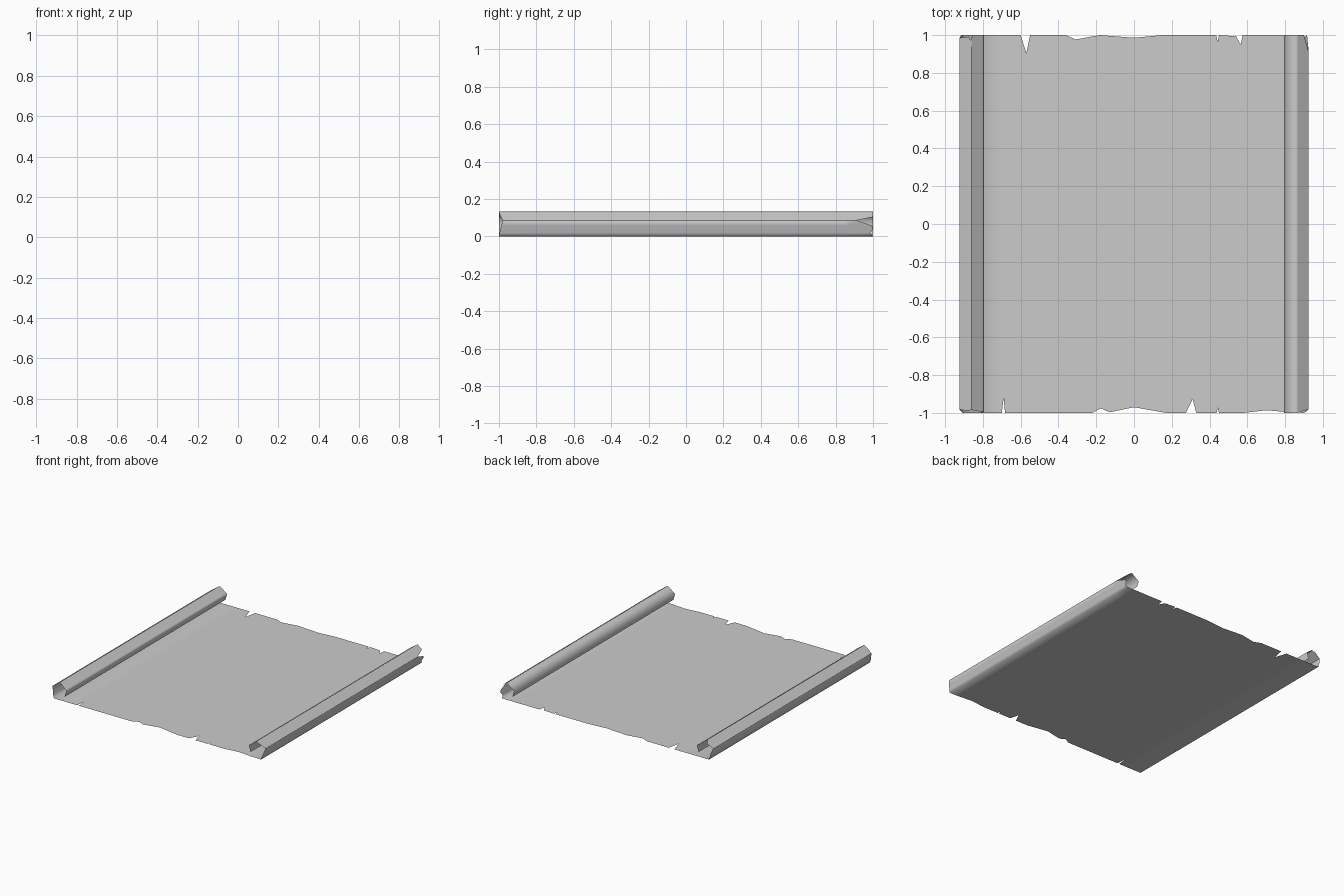
import bpy
import bmesh
from math import hypot

if "Cube" in bpy.data.objects:
    bpy.data.objects.remove(bpy.data.objects["Cube"])

# Cross-section of one curled end (x, z), mirrored for the other side
CURL = [(0.90, 0.0), (0.925, 0.085), (0.86, 0.132), (0.795, 0.085), (0.81, 0.035)]
STOPS = [CURL[0][0]]
for a, b in zip(CURL, CURL[1:]):
    STOPS.append(STOPS[-1] + hypot(b[0] - a[0], b[1] - a[1]))
END = STOPS[-1]

# Tears as (distance along the unrolled sheet, depth of the cut)
FRONT = [(-END, 0), (-1.14, .005), (-1.07, .015), (-1.03, .012), (-.989, .018), (-.93, 0),
         (-.70, 0), (-.69, .08), (-.683, 0), (-.22, 0), (-.175, .025), (-.13, .003),
         (0, .03), (.17, 0), (.275, 0), (.31, .073), (.33, 0), (.437, 0), (.444, .027),
         (.45, 0), (.58, 0), (.70, .014), (.80, .005), (.90, 0), (.93, .005), (.989, .02),
         (1.06, 0), (END, 0)]
BACK = [(-END, 0), (-1.075, 0), (-1.062, .03), (-1.05, .008), (-.989, .015), (-.95, 0),
        (-.60, 0), (-.57, .095), (-.55, 0), (-.36, 0), (-.31, .023), (-.18, 0),
        (0, .014), (.15, 0), (.435, 0), (.443, .035), (.45, 0), (.54, .006), (.565, .05),
        (.575, 0), (.90, 0), (.92, .015), (.94, 0), (.96, .006), (.989, .09), (1.02, 0), (END, 0)]


def lerp(points, u):
    for (u0, d0), (u1, d1) in zip(points, points[1:]):
        if u <= u1 + 1e-9:
            return d0 + (d1 - d0) * (u - u0) / (u1 - u0)
    return points[-1][1]


def rolled(u):
    """Position (x, z) of a point on the rolled-up sheet."""
    s, side = abs(u), 1 if u >= 0 else -1
    if s <= STOPS[0]:
        return u, 0.0
    xs = [(t, p[0]) for t, p in zip(STOPS, CURL)]
    zs = [(t, p[1]) for t, p in zip(STOPS, CURL)]
    return side * lerp(xs, s), lerp(zs, s)


# Parchment sheet: strips between all tear points and fold lines
cuts = sorted({round(v, 4) for v in [p[0] for p in FRONT + BACK] + STOPS + [-s for s in STOPS]})
bm = bmesh.new()
columns = []
for u in cuts:
    x, z = rolled(u)
    ys = (-1 + lerp(FRONT, u), -0.85, 0.85, 1 - lerp(BACK, u))
    columns.append([bm.verts.new((x, y, z)) for y in ys])
for a, b in zip(columns, columns[1:]):
    for i in range(3):
        bm.faces.new((a[i], b[i], b[i + 1], a[i + 1]))
for f in bm.faces:
    f.smooth = True

mesh = bpy.data.meshes.new("parchment_scroll")
bm.to_mesh(mesh)
bm.free()
scroll = bpy.data.objects.new("parchment_scroll", mesh)
bpy.context.collection.objects.link(scroll)
